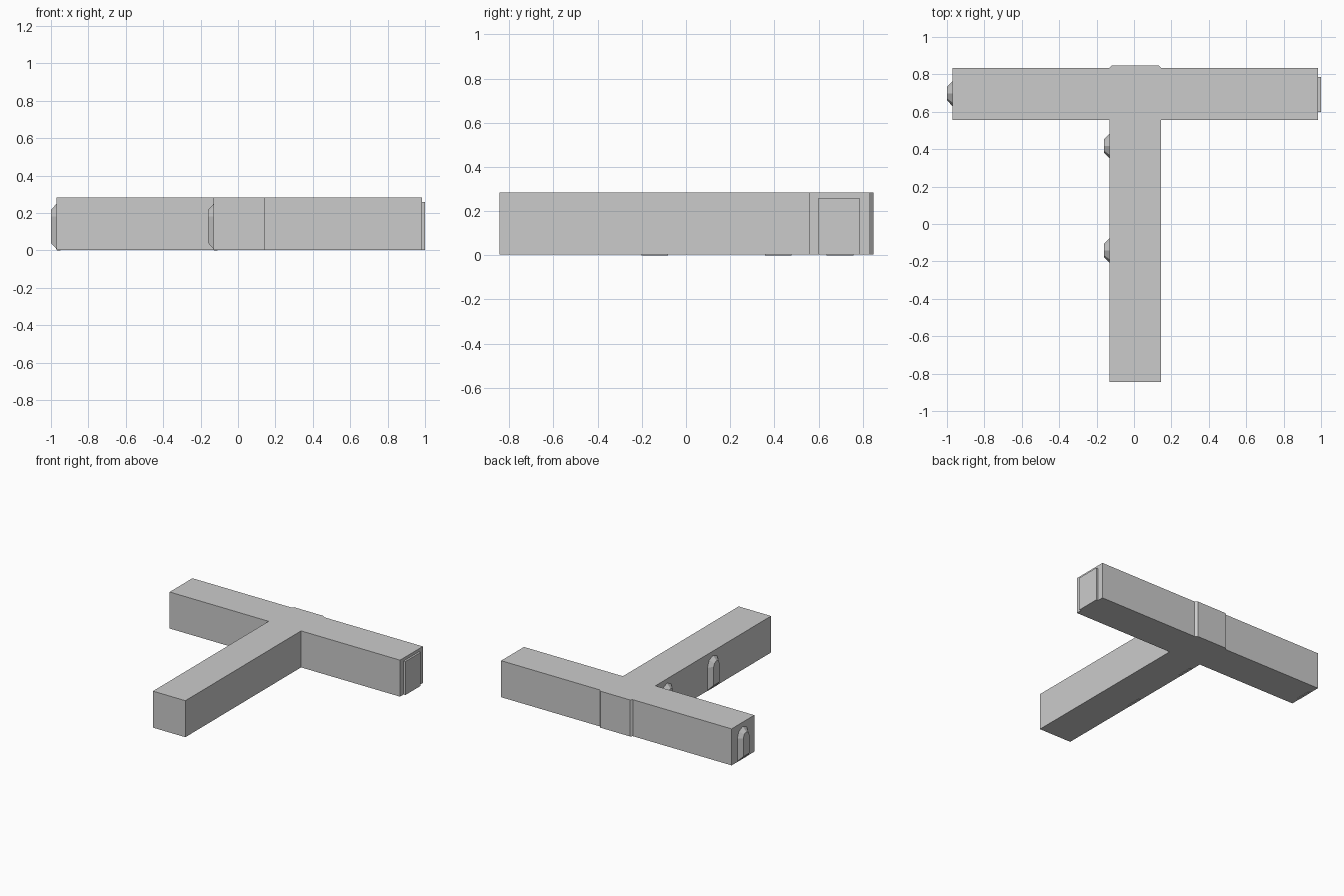
import bpy, bmesh, math

if "Cube" in bpy.data.objects:
    bpy.data.objects.remove(bpy.data.objects["Cube"])

H0, H1 = 0.003, 0.283


def finish(name, bm):
    bmesh.ops.recalc_face_normals(bm, faces=bm.faces)
    me = bpy.data.meshes.new(name)
    bm.to_mesh(me)
    bm.free()
    ob = bpy.data.objects.new(name, me)
    bpy.context.collection.objects.link(ob)
    return ob


def add_box(bm, lo, hi):
    vs = bmesh.ops.create_cube(bm, size=1)["verts"]
    for v in vs:
        for i in range(3):
            v.co[i] = lo[i] if v.co[i] < 0 else hi[i]


# T-shaped corridor shell, with the shallow chamfered bay at the junction
outline = [(-0.13, -0.845), (0.145, -0.845), (0.145, 0.557), (0.985, 0.557),
           (0.985, 0.833), (0.148, 0.833), (0.132, 0.848), (-0.117, 0.848),
           (-0.133, 0.833), (-0.97, 0.833), (-0.97, 0.557), (-0.13, 0.557)]
bm = bmesh.new()
base = bm.faces.new([bm.verts.new((x, y, H0)) for x, y in outline])
top = bmesh.ops.extrude_face_region(bm, geom=[base], use_keep_orig=True)["geom"]
for v in top:
    if isinstance(v, bmesh.types.BMVert):
        v.co.z = H1
finish("corridor_shell", bm)

# Door recess at the end of the right arm
bm = bmesh.new()
add_box(bm, (0.98, 0.6, H0), (1.0, 0.785, 0.26))
finish("door_recess", bm)


def arch(half, low, high):
    """Arch outline (y, z) with a faceted round head."""
    pts = [(-half, low), (half, low)]
    for i in range(5):
        a = math.pi * i / 4
        pts.append((half * math.cos(a), high - half + half * math.sin(a)))
    return pts


def niche(name, wall_x, y):
    """Tapered arched niche bulging from the wall towards -x."""
    bm = bmesh.new()
    loops = []
    for x, prof in ((wall_x + 0.002, arch(0.069, 0.005, 0.252)),
                    (wall_x - 0.03, arch(0.036, 0.04, 0.217))):
        loops.append([bm.verts.new((x, y + p, z)) for p, z in prof])
    n = len(loops[0])
    for i in range(n):
        j = (i + 1) % n
        bm.faces.new((loops[0][i], loops[0][j], loops[1][j], loops[1][i]))
    bm.faces.new(loops[1])
    finish(name, bm)


niche("niche_arm", -0.97, 0.697)
niche("niche_stem_rear", -0.13, 0.417)
niche("niche_stem_front", -0.13, -0.142)


def rib(name, axis, pos, lo, hi):
    """Interior frame: two posts and a ceiling beam across the corridor."""
    bm = bmesh.new()
    t, e = 0.012, 0.002
    for a, b, z0, z1 in ((lo + e, lo + 0.02, H0 + e, H1 - e),
                         (hi - 0.02, hi - e, H0 + e, H1 - e),
                         (lo + 0.02, hi - 0.02, H1 - 0.02, H1 - e)):
        if axis == "x":
            add_box(bm, (pos - t, a, z0), (pos + t, b, z1))
        else:
            add_box(bm, (a, pos - t, z0), (b, pos + t, z1))
    finish(name, bm)


# Ribs along the arms and the stem
for i, x in enumerate((-0.7, -0.14, 0.155, 0.715)):
    rib(f"arm_rib_{i}", "x", x, 0.557, 0.833)
for i, y in enumerate((-0.565, -0.005, 0.555)):
    rib(f"stem_rib_{i}", "y", y, -0.13, 0.145)


# Thin floor sills just below the shell at each niche
bm = bmesh.new()
for x, y in ((-0.97, 0.697), (-0.13, 0.417), (-0.13, -0.142)):
    add_box(bm, (x + 0.002, y - 0.06, 0.0), (x + 0.02, y + 0.06, 0.006))
finish("niche_sills", bm)
